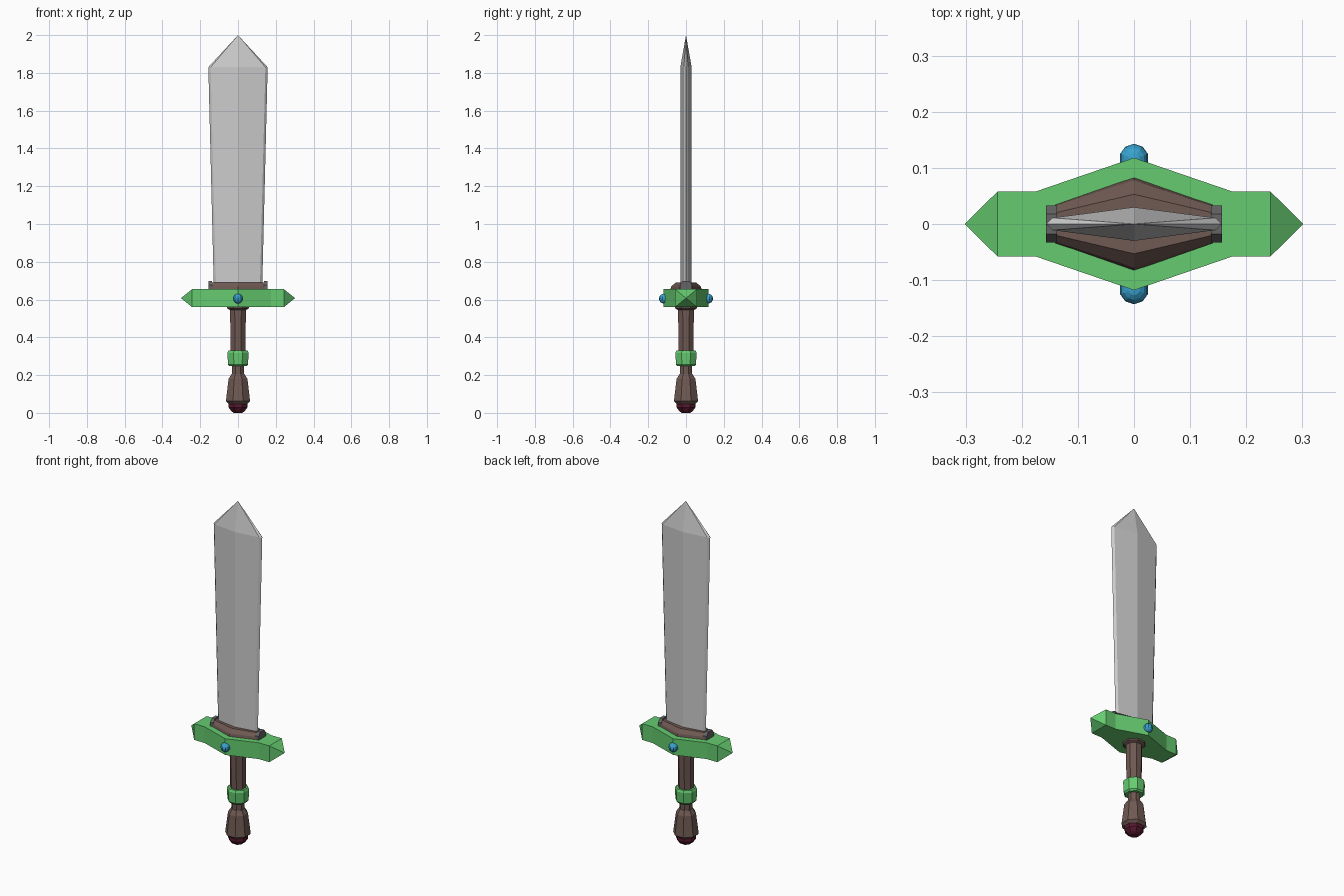
import bpy, bmesh, math

if "Cube" in bpy.data.objects:
    bpy.data.objects.remove(bpy.data.objects["Cube"])


def material(name, rgb):
    m = bpy.data.materials.new(name)
    m.diffuse_color = (*rgb, 1)
    m.use_nodes = True
    m.node_tree.nodes["Principled BSDF"].inputs["Base Color"].default_value = m.diffuse_color
    return m


GREEN = material("green", (0.13, 0.60, 0.16))
BROWN = material("brown", (0.16, 0.10, 0.085))
RED = material("dark_red", (0.10, 0.01, 0.03))
BLUE = material("blue", (0.04, 0.36, 0.62))
DARK = material("dark_grey", (0.13, 0.13, 0.13))


def loft(name, rings, mat=None):
    """Skin a stack of equal-length vertex rings and cap both ends."""
    bm = bmesh.new()
    loops = [[bm.verts.new(p) for p in ring] for ring in rings]
    n = len(loops[0])
    for a, b in zip(loops, loops[1:]):
        for i in range(n):
            j = (i + 1) % n
            bm.faces.new((a[i], a[j], b[j], b[i]))
    bm.faces.new(loops[0][::-1])
    bm.faces.new(loops[-1])
    bmesh.ops.remove_doubles(bm, verts=bm.verts, dist=1e-5)
    bmesh.ops.recalc_face_normals(bm, faces=bm.faces)
    me = bpy.data.meshes.new(name)
    bm.to_mesh(me)
    bm.free()
    ob = bpy.data.objects.new(name, me)
    bpy.context.collection.objects.link(ob)
    if mat:
        me.materials.append(mat)
    return ob


def mirrored(quarter):
    """Closed outline from points running from +x round to +y."""
    half = quarter + [(-x, y) for x, y in reversed(quarter) if x > 0]
    return half + [(x, -y) for x, y in reversed(half) if y > 0]


def turned(name, profile, mat):
    """Octagonal turned part, flats facing the front; profile is (half width, z)."""
    k = 1 / math.cos(math.pi / 8)
    return loft(name, [[(r * k * math.cos((i + .5) * math.pi / 4),
                         r * k * math.sin((i + .5) * math.pi / 4), z)
                        for i in range(8)] for r, z in profile], mat)


# Blade: flattened diamond section with narrow ground edges
def blade_ring(w, z_mid, z_edge):
    outline = mirrored([(w, 0), (w - .012, .011), (0, .03)])
    return [(x, y, z_mid if x == 0 else z_edge) for x, y in outline]


blade = loft("blade", [blade_ring(.128, .66, .66), blade_ring(.157, 1.83, 1.83)])
bm = bmesh.new()
bm.from_mesh(blade.data)
cap = max((f for f in bm.faces if len(f.verts) > 4), key=lambda f: f.calc_center_median().z)
tip = bmesh.ops.poke(bm, faces=[cap])["verts"][0]
tip.co = (0, 0, 2)
bm.to_mesh(blade.data)
bm.free()

# Collar around the blade, with small end blocks
loft("blade_collar", [
    [(x, y, .65) for x, y in mirrored([(.14, .035), (0, .084)])],
    [(x, y, .67) for x, y in mirrored([(.14, .032), (0, .078)])],
    [(x, y, .69) for x, y in mirrored([(.14, .020), (0, .053)])]], BROWN)
for side, s in (("left", -1), ("right", 1)):
    loft("collar_end_" + side, [
        [(s * x, y, z) for x, y in ((.137, -d), (.157, -d), (.157, d), (.137, d))]
        for d, z in ((.033, .65), (.033, .677), (.018, .697))], DARK)

# Crossguard: plan outline extruded, with pyramid ends
guard = loft("crossguard", [
    [(x, y, z) for x, y in mirrored([(.243, .058), (.175, .058), (0, .118)])]
    for z in (.56, .655)], GREEN)
bm = bmesh.new()
bm.from_mesh(guard.data)
ends = [f for f in bm.faces if abs(f.normal.x) > .99]
for v in bmesh.ops.poke(bm, faces=ends)["verts"]:
    v.co.x = math.copysign(.302, v.co.x)
bm.to_mesh(guard.data)
bm.free()

# Round studs on front and back of the guard
for side, s in (("front", -1), ("back", 1)):
    bpy.ops.mesh.primitive_uv_sphere_add(segments=10, ring_count=8, radius=.026,
                                         location=(0, s * .117, .605))
    stud = bpy.context.object
    stud.name = "stud_" + side
    stud.data.materials.append(BLUE)

# Handle parts
turned("grip", [(.032, .19), (.032, .26), (.038, .27), (.042, .545),
                (.056, .552), (.06, .565)], BROWN)
turned("grip_band", [(.046, .247), (.053, .256), (.056, .318), (.05, .33)], GREEN)
turned("pommel", [(.034, .206), (.05, .18), (.064, .062), (.05, .048)], BROWN)
turned("pommel_cap", [(.049, .055), (.049, .028), (.034, .008), (.022, 0)], RED)
